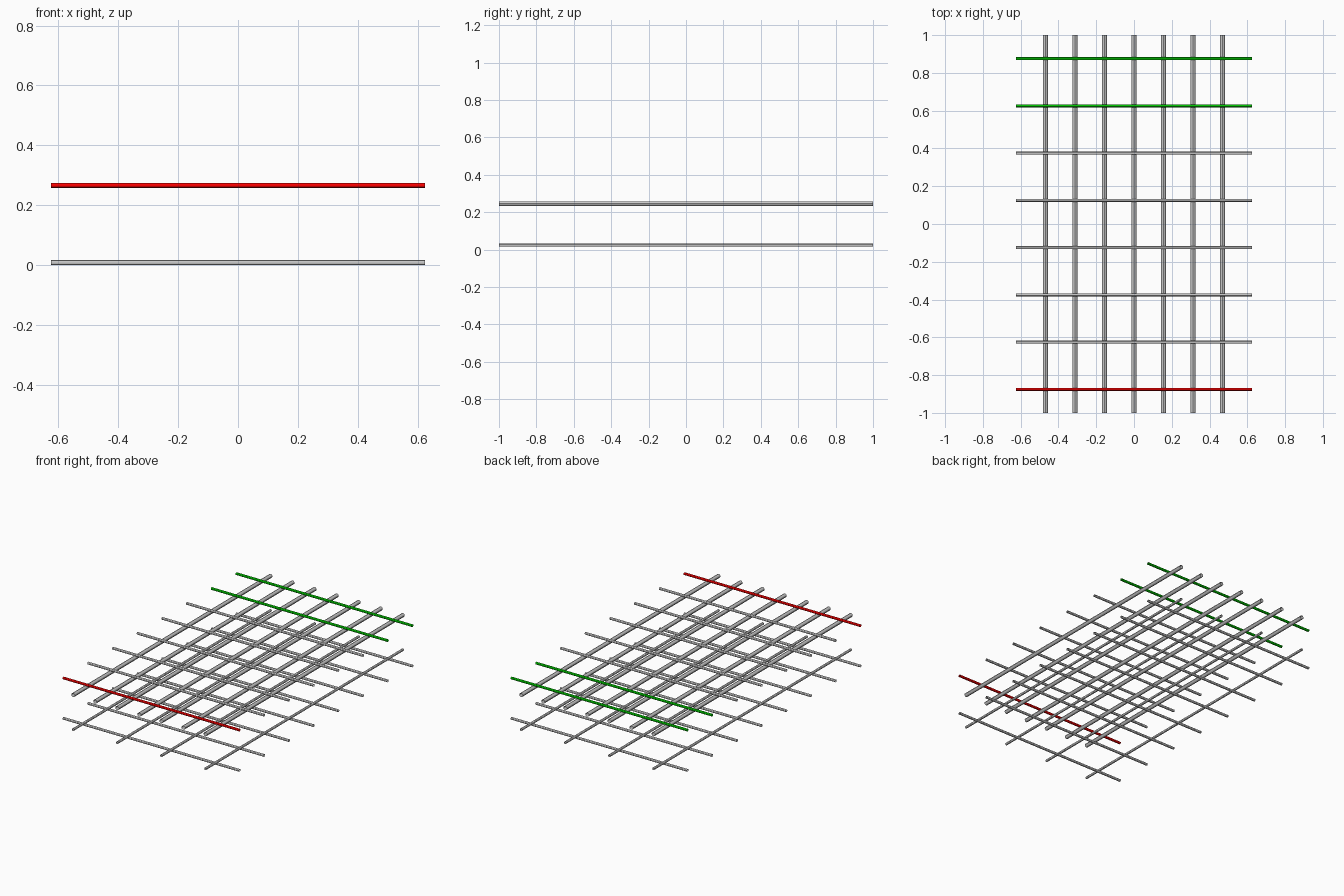
import bpy
from math import pi

if "Cube" in bpy.data.objects:
    bpy.data.objects.remove(bpy.data.objects["Cube"])

SIDES = 12
R_THIN, R_THICK = 0.008, 0.0125
Z_LOW, Z_TOP = 0.008, 0.266          # heights of the cross bars


def material(name, color):
    m = bpy.data.materials.new(name)
    m.diffuse_color = color
    m.use_nodes = True
    m.node_tree.nodes["Principled BSDF"].inputs["Base Color"].default_value = m.diffuse_color
    return m


red = material("red", (1.0, 0.0, 0.0, 1))
green = material("green", (0.0, 0.6, 0.0, 1))


def bar(name, axis, length, radius, location, mat=None):
    """Open-ended round bar along x or y."""
    rotation = (0, pi / 2, 0) if axis == "x" else (pi / 2, 0, 0)
    bpy.ops.mesh.primitive_cylinder_add(
        vertices=SIDES, radius=radius, depth=length, end_fill_type='NOTHING',
        location=location, rotation=rotation)
    ob = bpy.context.object
    ob.name = name
    bpy.ops.object.shade_smooth_by_angle()
    if mat:
        ob.data.materials.append(mat)


# Cross bars of both mats; the end ones of the upper mat are coloured
top_colors = {0: red, 6: green, 7: green}
for i in range(8):
    y = -0.875 + 0.25 * i
    bar(f"lower_cross_bar_{i + 1}", "x", 1.25, R_THIN, (0, y, Z_LOW))
    bar(f"upper_cross_bar_{i + 1}", "x", 1.25, R_THIN, (0, y, Z_TOP), top_colors.get(i))

# Lower lengthwise bars rest on the lower cross bars
for i in range(4):
    bar(f"lower_long_bar_{i + 1}", "y", 2, R_THIN,
        (-0.46875 + 0.3125 * i, 0, Z_LOW + 2 * R_THIN))

# Thicker, closer lengthwise bars hang under the upper cross bars
for i in range(7):
    bar(f"upper_long_bar_{i + 1}", "y", 2, R_THICK,
        (-0.46875 + 0.15625 * i, 0, Z_TOP - R_THIN - R_THICK))
